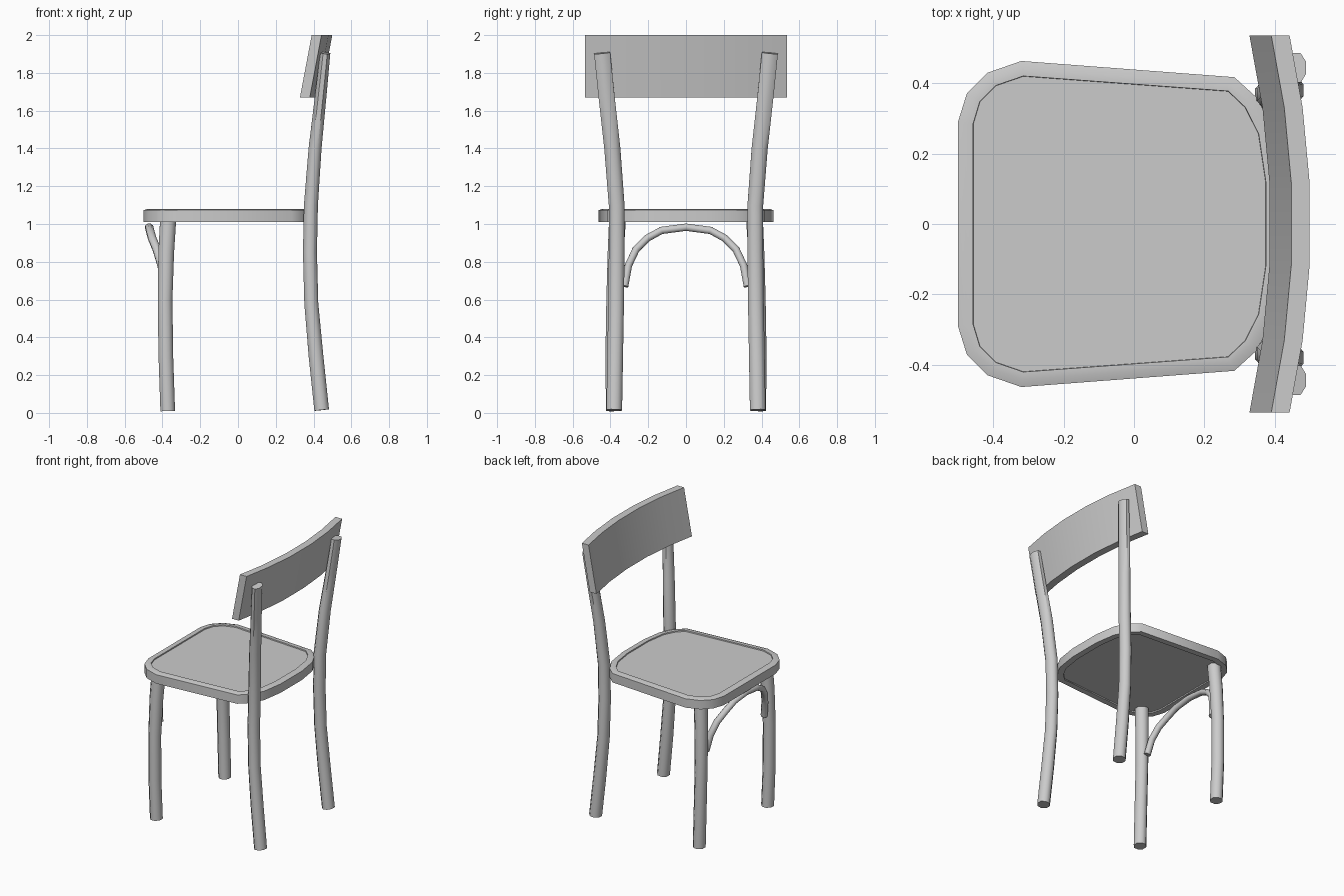
import bpy, bmesh, math
from mathutils import Vector

cube = bpy.data.objects.get("Cube")
if cube:
    bpy.data.objects.remove(cube, do_unlink=True)

GREY = (0.6, 0.6, 0.6, 1)
mat = bpy.data.materials.new("plain grey")
mat.use_nodes = True
mat.diffuse_color = GREY
mat.node_tree.nodes["Principled BSDF"].inputs["Base Color"].default_value = GREY


def finish(bm, name, angle=40):
    """Turn a bmesh into a shaded object."""
    bmesh.ops.recalc_face_normals(bm, faces=bm.faces)
    mesh = bpy.data.meshes.new(name)
    bm.to_mesh(mesh)
    bm.free()
    mesh.materials.append(mat)
    obj = bpy.data.objects.new(name, mesh)
    bpy.context.collection.objects.link(obj)
    bpy.ops.object.select_all(action='DESELECT')
    obj.select_set(True)
    bpy.context.view_layer.objects.active = obj
    bpy.ops.object.shade_smooth_by_angle(angle=math.radians(angle))
    return obj


def tube(name, path, radii, ref, sides=8):
    """Sweep an elliptical section along a path; radii are along ref and across it."""
    bm = bmesh.new()
    pts = [Vector(p) for p in path]
    rings = []
    for i, p in enumerate(pts):
        t = (pts[min(i + 1, len(pts) - 1)] - pts[max(i - 1, 0)]).normalized()
        a = (ref - t * ref.dot(t)).normalized()
        b = t.cross(a)
        ra, rb = radii[i]
        turns = [math.tau * (k + 0.5) / sides for k in range(sides)]
        rings.append([bm.verts.new(p + a * ra * math.cos(w) + b * rb * math.sin(w))
                      for w in turns])
    for r0, r1 in zip(rings, rings[1:]):
        for k in range(sides):
            n = (k + 1) % sides
            bm.faces.new((r0[k], r0[n], r1[n], r1[k]))
    bm.faces.new(rings[0])
    bm.faces.new(rings[-1])
    return finish(bm, name, 50)


# Legs: one path for each kind, mirrored in y
Y = Vector((0, 1, 0))
back_path = [(0.443, 0.38, 0.015), (0.413, 0.375, 0.3), (0.388, 0.37, 0.58),
             (0.381, 0.367, 0.85), (0.386, 0.367, 1.1), (0.408, 0.39, 1.4),
             (0.437, 0.42, 1.67), (0.462, 0.444, 1.905)]
back_radii = [(0.045, 0.042)] * 2 + [(0.045, 0.04)] * 3 + [
    (0.046, 0.037), (0.046, 0.033), (0.046, 0.029)]
front_path = [(-0.372, 0.383, 0.01), (-0.382, 0.386, 0.3), (-0.386, 0.381, 0.6),
              (-0.38, 0.372, 0.85), (-0.37, 0.363, 1.02)]
front_radii = [(0.044, 0.042)] * 3 + [(0.046, 0.045), (0.048, 0.046)]
for side, s in (("left", 1), ("right", -1)):
    for kind, path, radii in (("back", back_path, back_radii),
                              ("front", front_path, front_radii)):
        tube(f"{kind}_leg_{side}", [(x, s * y, z) for x, y, z in path], radii, Y)

# Arched brace leaning forward between the front legs
half = [(-0.385, 0.325, 0.67), (-0.405, 0.305, 0.78), (-0.43, 0.265, 0.865),
        (-0.455, 0.205, 0.925), (-0.466, 0.13, 0.966)]
arch = half + [(-0.47, 0, 0.983)] + [(x, -y, z) for x, y, z in reversed(half)]
tube("front_arch_brace", arch, [(0.023, 0.021)] * len(arch), Vector((1, 0, 0)))

# Seat: rounded outline, extruded, with a shallow panel set into both faces
edge = [(-0.5, 0.29), (-0.475, 0.37), (-0.415, 0.43), (-0.32, 0.463),
        (0.285, 0.417), (0.35, 0.358), (0.395, 0.27), (0.418, 0.12)]
outline = edge + [(x, -y) for x, y in reversed(edge)]
bm = bmesh.new()
base = bm.faces.new([bm.verts.new((x, y, 1.01)) for x, y in outline])
ext = bmesh.ops.extrude_face_region(bm, geom=[base])
top_verts = [v for v in ext["geom"] if isinstance(v, bmesh.types.BMVert)]
bmesh.ops.translate(bm, verts=top_verts, vec=(0, 0, 0.063))
bmesh.ops.recalc_face_normals(bm, faces=bm.faces)
for panel in [f for f in bm.faces if abs(f.normal.z) > 0.9]:
    up = 1 if panel.normal.z > 0 else -1
    bmesh.ops.inset_region(bm, faces=[panel], thickness=0.022)
    bmesh.ops.translate(bm, verts=panel.verts, vec=(0, 0, 0.007 * max(up, 0)))
    bmesh.ops.inset_region(bm, faces=[panel], thickness=0.021)
    bmesh.ops.inset_region(bm, faces=[panel], thickness=0.001)
    bmesh.ops.translate(bm, verts=panel.verts, vec=(0, 0, -0.008 * up))
finish(bm, "seat")

# Backrest: curved board leaning backward, flush against the back legs
bm = bmesh.new()
sections = []
for y, x in ((-0.535, 0.328), (-0.33, 0.365), (-0.115, 0.385),
             (0.115, 0.385), (0.33, 0.365), (0.535, 0.328)):
    corners = ((x, 1.67), (x + 0.052, 1.67), (x + 0.114, 2.0), (x + 0.062, 2.0))
    sections.append([bm.verts.new((cx, y, cz)) for cx, cz in corners])
for s0, s1 in zip(sections, sections[1:]):
    for k in range(4):
        n = (k + 1) % 4
        bm.faces.new((s0[k], s0[n], s1[n], s1[k]))
bm.faces.new(sections[0])
bm.faces.new(sections[-1])
finish(bm, "backrest")
